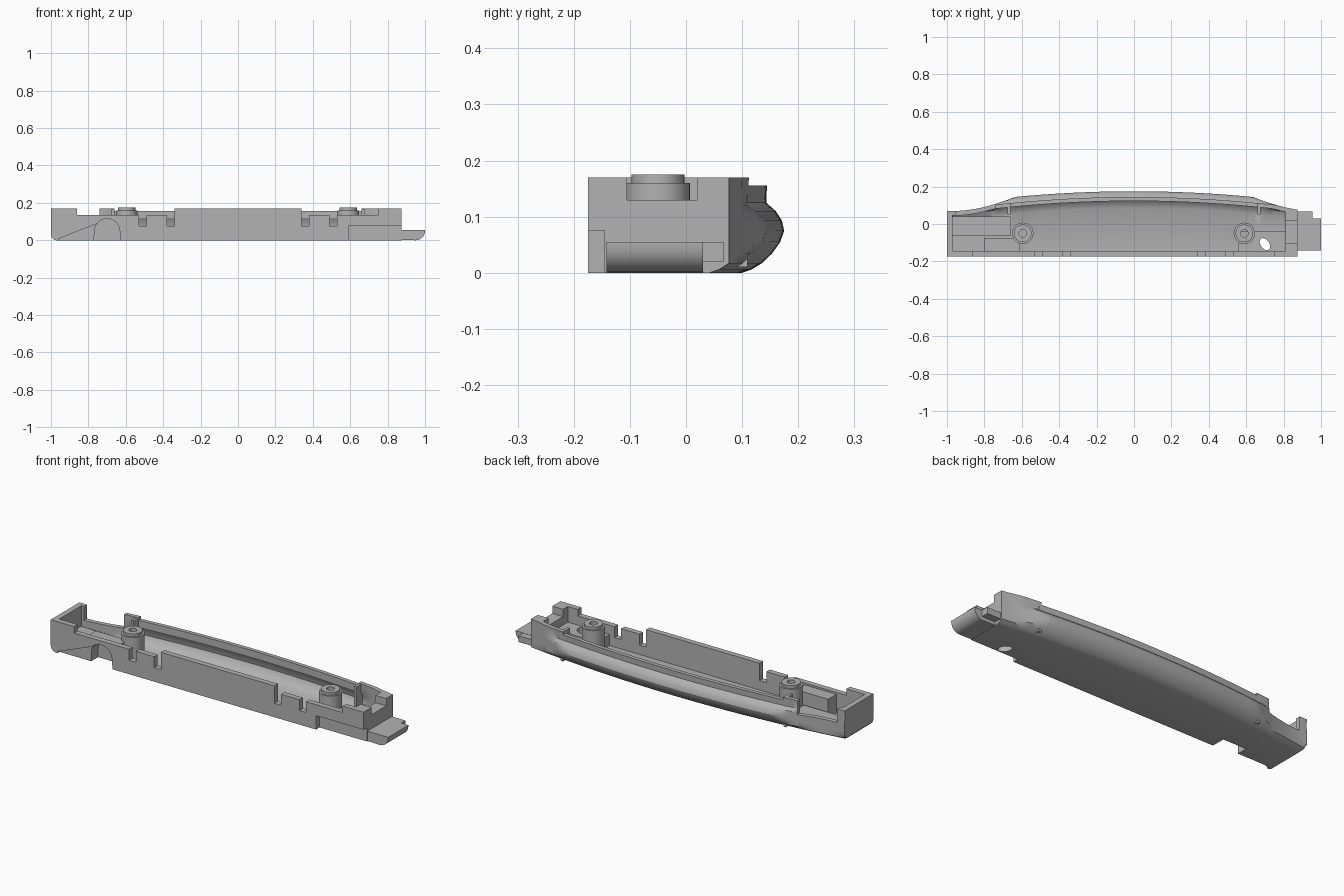
import bpy, bmesh, math
from mathutils import Matrix

old = bpy.data.objects.get("Cube")
if old:
    bpy.data.objects.remove(old)

grey = bpy.data.materials.new("plain grey")
grey.use_nodes = True
tone = (0.45, 0.45, 0.45, 1)
grey.diffuse_color = tone
grey.node_tree.nodes["Principled BSDF"].inputs["Base Color"].default_value = tone


def finish(name, bm):
    bmesh.ops.recalc_face_normals(bm, faces=bm.faces[:])
    mesh = bpy.data.meshes.new(name)
    bm.to_mesh(mesh)
    bm.free()
    mesh.materials.append(grey)
    ob = bpy.data.objects.new(name, mesh)
    bpy.context.collection.objects.link(ob)
    return ob


def loft(name, rings):
    """Closed solid through equal-length rings, capped at both ends."""
    bm = bmesh.new()
    loops = [[bm.verts.new(p) for p in ring] for ring in rings]
    n = len(loops[0])
    for a, b in zip(loops, loops[1:]):
        for i in range(n):
            j = (i + 1) % n
            bm.faces.new((a[i], a[j], b[j], b[i]))
    bm.faces.new(loops[0])
    bm.faces.new(loops[-1])
    return finish(name, bm)


def prism(name, outline, y0, y1):
    return loft(name, [[(x, y, z) for x, z in outline] for y in (y0, y1)])


def box(name, x0, x1, y0, y1, z0, z1):
    return prism(name, [(x0, z0), (x1, z0), (x1, z1), (x0, z1)], y0, y1)


def combine(target, tool, op="DIFFERENCE"):
    mod = target.modifiers.new(op.title(), "BOOLEAN")
    mod.operation, mod.solver, mod.object = op, "EXACT", tool
    bpy.context.view_layer.objects.active = target
    bpy.ops.object.modifier_apply(modifier=mod.name)
    bpy.data.objects.remove(tool)


def smooth(ob):
    bpy.ops.object.select_all(action="DESELECT")
    ob.select_set(True)
    bpy.context.view_layer.objects.active = ob
    bpy.ops.object.shade_smooth_by_angle(angle=math.radians(30))


# Plan curves: a shallow bow along the back, scooped in near both ends
def bow(x):
    return 0.175 - 0.03 * (x / 0.63) ** 2


def scoop(x):
    ax = abs(x)
    if ax < 0.64:
        return 1.0
    return 0.07 + 0.073 * (max(0, 0.95 - ax) / 0.31) ** 1.7


def stations(x0, x1, extra=()):
    count = 72
    xs = [x0 + (x1 - x0) * i / count for i in range(count + 1)]
    return sorted(set(xs) | set(extra))


def section(x, front, profile, z0, z1, inset):
    limit = scoop(x) - inset
    pts = [(front, z0)]
    pts += [(min(bow(x) + dy, limit), z) for dy, z in profile]
    pts.append((front, z1))
    return pts


outer = [(-0.075, 0), (-0.058, 0.006), (-0.04, 0.017), (-0.022, 0.034),
         (-0.007, 0.055), (0, 0.075), (-0.004, 0.093), (-0.015, 0.11),
         (-0.032, 0.125), (-0.03, 0.17)]
inner = [(-0.09, 0.025), (-0.06, 0.04), (-0.042, 0.057), (-0.034, 0.075),
         (-0.039, 0.098), (-0.052, 0.12), (-0.052, 0.25)]

# Outer shell, its bottom rounded at the right end
rings = []
for x in stations(-1, 0.875, (-0.995, -0.985, -0.97, -0.64, 0.64)):
    d = max(0, -0.97 - x)
    lift = 0.03 - math.sqrt(max(0, 0.03 ** 2 - d * d))
    rings.append([(x, y, max(z, lift) if z < 0.1 else z)
                  for y, z in section(x, -0.175, outer, 0, 0.17, 0)])
body = loft("tray_shell", rings)

# Hollow interior
cavity = loft("cavity", [[(x, y, z) for y, z in section(x, -0.145, inner, 0.025, 0.25, 0.025)]
                         for x in stations(-0.97, 0.81, (-0.64, 0.64))])
combine(body, cavity)

# Inner shelves and partitions
for dims in [(0.56, 0.83, -0.16, -0.04, 0.01, 0.085),
             (-0.98, -0.66, -0.065, 0.04, 0.01, 0.06),
             (-0.8, -0.61, -0.16, -0.075, 0.01, 0.125),
             (0.66, 0.675, 0.05, 0.11, 0.01, 0.168),
             (-0.675, -0.66, 0.05, 0.11, 0.01, 0.168)]:
    combine(body, box("shelf", *dims), "UNION")

# Rim steps, slots, and the lower recess at the front
cuts = [(-0.66, 0.66, 0.03, 0.3, 0.156, 0.3),
        (-0.955, -0.74, 0.0, 0.3, 0.095, 0.3),
        (-0.86, -0.53, -0.3, -0.1, 0.135, 0.3),
        (0.53, 0.75, -0.3, -0.1, 0.135, 0.3),
        (0.8, 0.95, -0.105, 0.02, 0.13, 0.3),
        (0.59, 0.95, -0.3, -0.145, -0.1, 0.075)]
for s in (-1, 1):
    a, b, c, d = sorted(s * v for v in (0.34, 0.38, 0.49, 0.53))
    cuts += [(a, b, -0.3, -0.13, 0.076, 0.3),
             (c, d, -0.3, -0.13, 0.076, 0.3),
             (b - 0.001, c + 0.001, -0.3, -0.13, 0.135, 0.3)]
for dims in cuts:
    combine(body, box("cut", *dims))

# Sloping recess and arch at the front right
combine(body, prism("slope_cut", [(-0.96, -0.02), (-0.96, 0.008), (-0.7, 0.11), (-0.7, -0.02)],
                    -0.3, -0.158))
arch = [(-0.63, -0.02)]
arch += [(-0.7 + 0.068 * math.cos(t * math.pi / 12), 0.047 + 0.068 * math.sin(t * math.pi / 12))
         for t in range(13)]
arch.append((-0.77, -0.02))
combine(body, prism("arch_cut", arch, -0.3, -0.1))

# Slanted oval hole through the floor
bm = bmesh.new()
bmesh.ops.create_cone(bm, cap_ends=True, segments=32, radius1=1, radius2=1, depth=0.5)
bm.transform(Matrix.Translation((0.7, -0.108, 0)) @ Matrix.Rotation(math.radians(35), 4, "Z")
             @ Matrix.Diagonal((0.023, 0.036, 1, 1)))
combine(body, finish("oval_cut", bm))
smooth(body)

# End tab with a rounded underside
tab = [(0.85, 0.002), (0.95, 0)]
tab += [(0.95 + 0.05 * math.sin(t * math.pi / 12), 0.05 - 0.05 * math.cos(t * math.pi / 12))
        for t in range(1, 7)]
tab += [(1, 0.055), (0.85, 0.055)]
smooth(prism("end_tab", tab, -0.142, 0.03))
box("tab_side", 0.85, 0.955, 0.02, 0.068, 0.02, 0.054)


# Screw bosses: turned ring profiles with a centre bore
def boss(name, x, y):
    profile = [(0.02, 0.06), (0.02, 0.175), (0.047, 0.175), (0.047, 0.16),
               (0.057, 0.16), (0.057, 0.015), (0.0, 0.015), (0.0, 0.06)]
    bm = bmesh.new()
    pts = [bm.verts.new((r, 0, z)) for r, z in profile]
    edges = [bm.edges.new((pts[i], pts[(i + 1) % len(pts)])) for i in range(len(pts) - 2)]
    edges.append(bm.edges.new((pts[-1], pts[0])))
    bmesh.ops.spin(bm, geom=pts + edges, axis=(0, 0, 1), cent=(0, 0, 0),
                   angle=math.tau, steps=40, use_merge=True)
    bmesh.ops.remove_doubles(bm, verts=bm.verts[:], dist=0.0001)
    ob = finish(name, bm)
    ob.location = (x, y, 0)
    smooth(ob)


boss("right_boss", -0.595, -0.05)
boss("left_boss", 0.59, -0.05)
